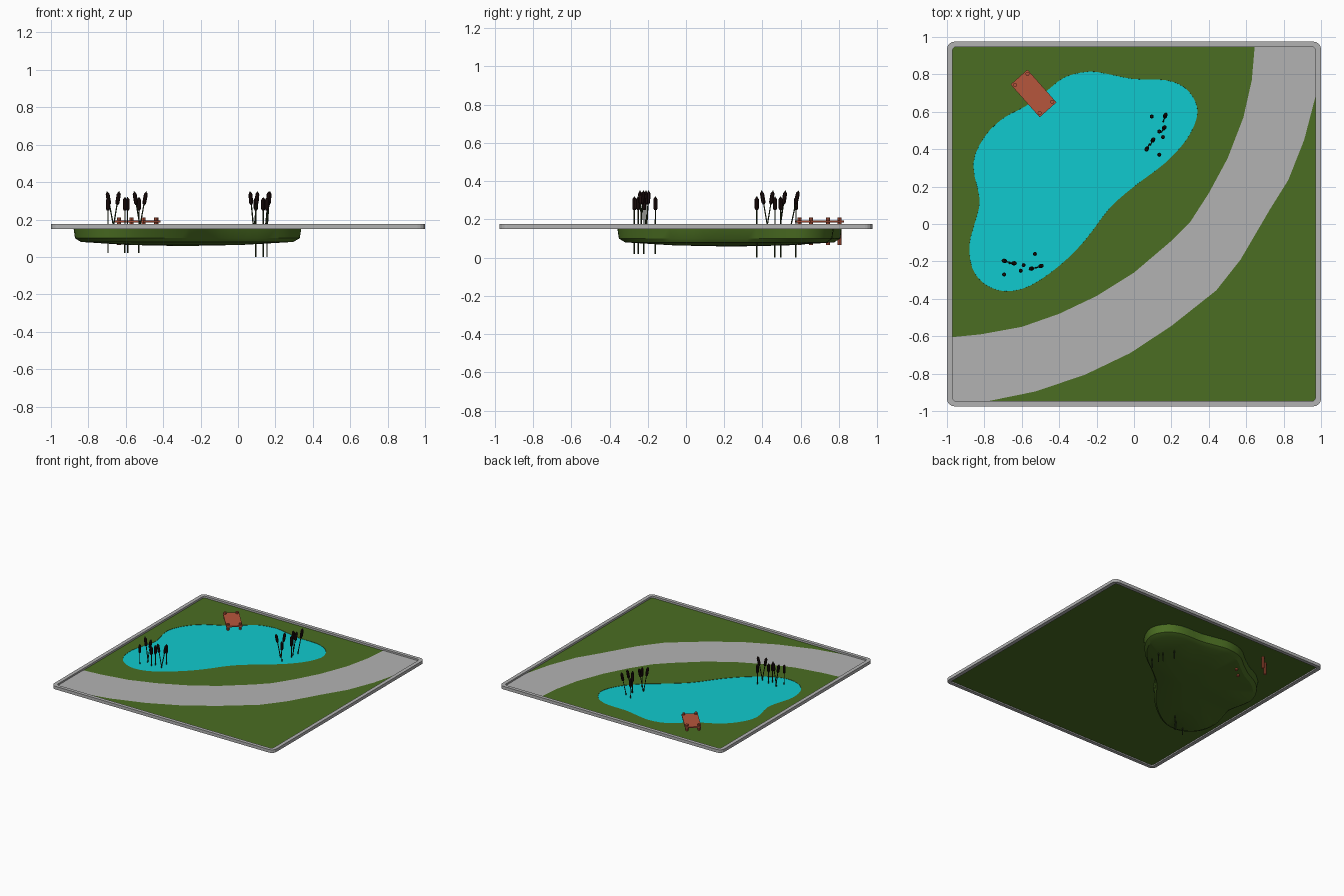
import bpy, bmesh, math
from mathutils import Vector, Matrix

if "Cube" in bpy.data.objects:
    bpy.data.objects.remove(bpy.data.objects["Cube"], do_unlink=True)


def material(name, colour):
    mat = bpy.data.materials.new(name)
    mat.use_nodes = True
    mat.diffuse_color = (*colour, 1)
    mat.node_tree.nodes["Principled BSDF"].inputs["Base Color"].default_value = (*colour, 1)
    return mat


grass = material("grass_green", (.07, .155, .016))
stone = material("stone_grey", (.45, .45, .45))
water = material("water_turquoise", (.005, .59, .62))
wood = material("red_wood", (.47, .092, .045))
stem_green = material("stem_green", (.02, .035, .01))
head_brown = material("dark_brown", (.012, .004, .004))


def finish(name, bm, mat, smooth=False):
    mesh = bpy.data.meshes.new(name)
    bm.to_mesh(mesh)
    bm.free()
    mesh.materials.append(mat)
    obj = bpy.data.objects.new(name, mesh)
    bpy.context.collection.objects.link(obj)
    if smooth:
        bpy.ops.object.select_all(action="DESELECT")
        obj.select_set(True)
        bpy.context.view_layer.objects.active = obj
        bpy.ops.object.shade_smooth_by_angle(angle=math.radians(30))
    return obj


def sheet(name, loops, z, mat):
    """Flat surface bounded by one outline and any holes, facing up."""
    bm = bmesh.new()
    for loop in loops:
        verts = [bm.verts.new((x, y, z)) for x, y in loop]
        for i, v in enumerate(verts):
            bm.edges.new((verts[i - 1], v))
    bmesh.ops.triangle_fill(bm, use_beauty=True, edges=bm.edges[:])
    for face in bm.faces:
        face.normal_update()
        if face.normal.z < 0:
            face.normal_flip()
    return finish(name, bm, mat)


def loft(bm, rings):
    """Skin a list of equal-length vertex rings."""
    for a, b in zip(rings, rings[1:]):
        for i in range(len(a)):
            bm.faces.new((a[i - 1], a[i], b[i], b[i - 1]))


def rounded_rect(hx, hy, r, steps=4):
    points = []
    for k, (sx, sy) in enumerate(((1, 1), (-1, 1), (-1, -1), (1, -1))):
        for i in range(steps + 1):
            a = (k + i / steps) * math.pi / 2
            points.append((sx * (hx - r) + r * math.cos(a), sy * (hy - r) + r * math.sin(a)))
    return points


def smooth_loop(pts, steps=3):
    """Closed Catmull-Rom curve through the points."""
    pts = [Vector(p) for p in pts]
    out, n = [], len(pts)
    for i in range(n):
        a, b, c, d = (pts[(i + k) % n] for k in (-1, 0, 1, 2))
        for s in range(steps):
            t = s / steps
            p = b + (c - a) * t / 2 + (a * 2 - b * 5 + c * 4 - d) * t * t / 2
            out.append(p + (b * 3 - a - c * 3 + d) * t ** 3 / 2)
    return [tuple(p) for p in out]


def rod(bm, start, end, r1, r2, sides=8):
    start, end = Vector(start), Vector(end)
    axis = end - start
    turn = axis.to_track_quat("Z", "Y").to_matrix().to_4x4()
    bmesh.ops.create_cone(bm, cap_ends=True, segments=sides, radius1=r1, radius2=r2,
                          depth=axis.length, matrix=Matrix.Translation((start + end) / 2) @ turn)


def box(bm, centre, size, base=Matrix()):
    bmesh.ops.create_cube(bm, size=1, matrix=base @ Matrix.Translation(centre)
                          @ Matrix.Diagonal((*size, 1)))


# Stone border around the plot
GROUND = .16
outer, inner = rounded_rect(1, .975, .04), rounded_rect(.97, .947, .02)
bm = bmesh.new()
rings = [[bm.verts.new((x, y, z)) for x, y in loop]
         for loop, z in ((outer, .15), (outer, .175), (inner, .175), (inner, .15))]
loft(bm, rings + rings[:1])
bmesh.ops.recalc_face_normals(bm, faces=bm.faces[:])
finish("stone_border", bm, stone)

# Lawn with a pond-shaped opening, and the water filling it
pond = smooth_loop([
    (-.24, .815), (-.13, .8), (0, .775), (.165, .77), (.27, .73), (.33, .65), (.335, .565),
    (.28, .45), (.165, .325), (0, .2), (-.13, .085), (-.26, -.085), (-.395, -.22),
    (-.555, -.33), (-.69, -.36), (-.8, -.32), (-.865, -.235), (-.88, -.11), (-.85, .01),
    (-.825, .13), (-.86, .32), (-.8, .465), (-.7, .565), (-.58, .63), (-.475, .705), (-.37, .785)])
sheet("lawn", [inner, pond], GROUND, grass)
sheet("pond_water", [pond], GROUND - .002, water)

# Pond basin hanging below the lawn
bm = bmesh.new()
centre = Vector((-.3, .24))
rings = []
for scale, z in ((1, GROUND), (.985, .1), (.93, .08), (.5, .064)):
    rings.append([bm.verts.new((*centre.lerp(Vector(p), scale), z)) for p in pond])
loft(bm, rings)
tip = bm.verts.new((*centre, .058))
for i, v in enumerate(rings[-1]):
    bm.faces.new((rings[-1][i - 1], v, tip))
bmesh.ops.recalc_face_normals(bm, faces=bm.faces[:])
finish("pond_basin", bm, grass, smooth=True)

# Curved footpath
path_inner = [(-.97, -.605), (-.82, -.59), (-.6, -.55), (-.4, -.48), (-.2, -.385), (0, -.26),
              (.2, -.09), (.3, .01), (.4, .165), (.5, .35), (.585, .57), (.63, .77), (.645, .947)]
path_outer = [(.97, .947), (.97, .68), (.91, .45), (.825, .235), (.725, .075), (.57, -.19),
              (.44, -.355), (.2, -.545), (-.02, -.69), (-.26, -.805), (-.525, -.895),
              (-.78, -.947), (-.97, -.947)]
sheet("footpath", [path_inner + path_outer], GROUND + .002, stone)

# Wooden jetty: deck on four posts
place = Matrix.Translation((-.537, .698, 0)) @ Matrix.Rotation(math.radians(-48.5), 4, "Z")
bm = bmesh.new()
box(bm, (0, 0, .19), (.234, .12, .01), place)
finish("jetty_deck", bm, wood)
bm = bmesh.new()
for sx in (-1, 1):
    for sy in (-1, 1):
        rod(bm, place @ Vector((sx * .1, sy * .045, .065)),
            place @ Vector((sx * .1, sy * .045, .21)), .011, .011)
finish("jetty_posts", bm, wood)


def reeds(name, upright, leaning, bottom):
    """Upright reeds (x, y) and leaning ones (head x, y, root x, y)."""
    stems, heads = bmesh.new(), bmesh.new()
    plants = [(Vector((x, y, bottom)), Vector((x, y, .32))) for x, y in upright]
    plants += [(Vector((u, v, .08)), Vector((x, y, .35))) for x, y, u, v in leaning]
    for root, top in plants:
        grow = (top - root).normalized()
        rod(stems, root, top, .004, .003, 6)
        rod(heads, top - grow * .072, top - grow * .062, .006, .011)
        rod(heads, top - grow * .062, top - grow * .015, .011, .011)
        rod(heads, top - grow * .015, top - grow * .005, .011, .005)
    finish(name + "_stems", stems, stem_green)
    finish(name + "_heads", heads, head_brown)


# Two clumps of reeds
reeds("front_reeds", [(-.695, -.27), (-.605, -.25), (-.53, -.16), (-.59, -.22)],
      [(-.7, -.195, -.65, -.21), (-.635, -.21, -.68, -.21),
       (-.555, -.24, -.51, -.23), (-.49, -.222, -.54, -.24)], .02)
reeds("back_reeds", [(.095, .575), (.135, .37), (.155, .465), (.135, .495)],
      [(.065, .395, .09, .44), (.105, .455, .08, .41),
       (.165, .52, .14, .48), (.17, .588, .15, .53)], 0)
